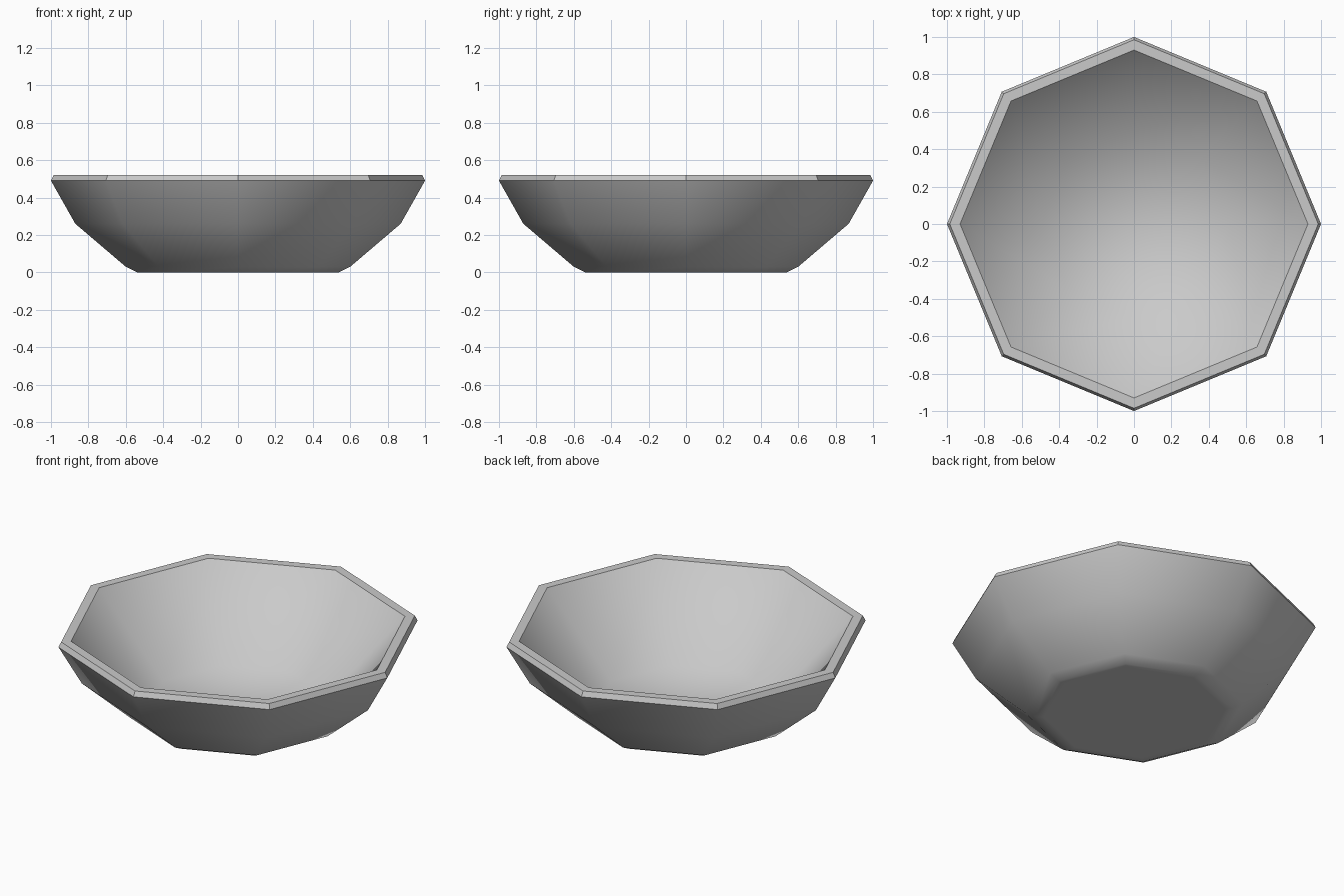
import bpy, bmesh
from math import cos, sin, pi

cube = bpy.data.objects.get("Cube")
if cube:
    bpy.data.objects.remove(cube, do_unlink=True)

SIDES = 8

grey = bpy.data.materials.new("stone_grey")
grey.use_nodes = True
colour = (0.59, 0.59, 0.59, 1)
grey.diffuse_color = colour
grey.node_tree.nodes["Principled BSDF"].inputs["Base Color"].default_value = colour

# Profile (radius, height) from the underside, over the rim, to the inner floor
profile = [(0.50, 0), (0.54, 0), (0.60, 0.03), (0.87, 0.26), (1.0, 0.49),
           (0.985, 0.52), (0.93, 0.52), (0.50, 0.07)]
RIM_BANDS = (4, 5)

bm = bmesh.new()
rings = []
for radius, height in profile:
    rings.append([bm.verts.new((radius * cos(2 * pi * i / SIDES),
                                radius * sin(2 * pi * i / SIDES), height))
                  for i in range(SIDES)])

# Walls: smooth bowl sides, flat rim facets
for band, (low, high) in enumerate(zip(rings, rings[1:])):
    for i in range(SIDES):
        j = (i + 1) % SIDES
        face = bm.faces.new((low[i], low[j], high[j], high[i]))
        face.smooth = band not in RIM_BANDS

# Underside and inner floor
for ring in (rings[0][::-1], rings[-1]):
    bm.faces.new(ring).smooth = True

bmesh.ops.recalc_face_normals(bm, faces=bm.faces)
mesh = bpy.data.meshes.new("bowl")
bm.to_mesh(mesh)
bm.free()
mesh.materials.append(grey)
bowl = bpy.data.objects.new("bowl", mesh)
bpy.context.collection.objects.link(bowl)
